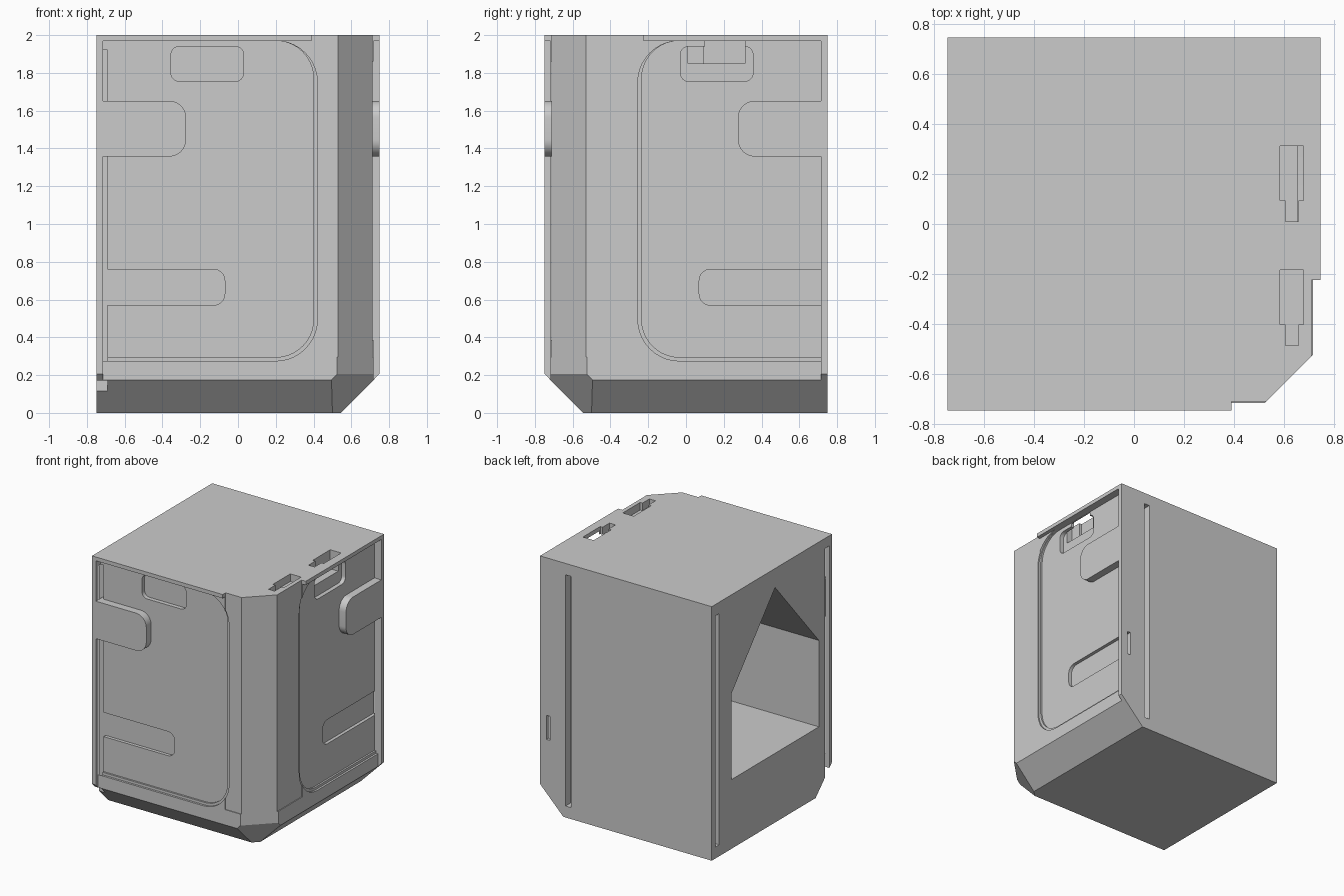
import bpy, bmesh, math
from mathutils import Vector

cube = bpy.data.objects.get("Cube")
if cube:
    bpy.data.objects.remove(cube, do_unlink=True)

grey = bpy.data.materials.new("plain grey")
grey.use_nodes = True
grey.diffuse_color = (0.6, 0.6, 0.6, 1)
grey.node_tree.nodes["Principled BSDF"].inputs["Base Color"].default_value = (0.6, 0.6, 0.6, 1)

H = 0.748       # half width of the housing
FLANGE = 0.715  # inner side of the edge flanges


def finish(name, bm):
    bm.normal_update()
    bmesh.ops.recalc_face_normals(bm, faces=bm.faces)
    mesh = bpy.data.meshes.new(name)
    bm.to_mesh(mesh)
    bm.free()
    mesh.materials.append(grey)
    ob = bpy.data.objects.new(name, mesh)
    bpy.context.collection.objects.link(ob)
    return ob


def prism(name, points, offset, mirrored=False):
    """Extrude a flat outline; mirrored swaps the front side for the right side."""
    bm = bmesh.new()
    face = bm.faces.new([bm.verts.new(p) for p in points])
    new = bmesh.ops.extrude_face_region(bm, geom=[face])["geom"]
    verts = [v for v in new if isinstance(v, bmesh.types.BMVert)]
    bmesh.ops.translate(bm, verts=verts, vec=offset)
    if mirrored:
        for v in bm.verts:
            v.co = Vector((-v.co.y, -v.co.x, v.co.z))
    return finish(name, bm)


def slab(name, x, y, z, r=0, left_r=0, mirrored=False):
    """Upright slab facing the front, its corners rounded in the xz plane."""
    corners = [(x[0], z[0], left_r, 180), (x[1], z[0], r, 270),
               (x[1], z[1], r, 0), (x[0], z[1], left_r, 90)]
    pts = []
    for cx, cz, rad, start in corners:
        if not rad:
            pts.append((cx, y[0], cz))
            continue
        ox = cx + rad if cx == x[0] else cx - rad
        oz = cz + rad if cz == z[0] else cz - rad
        for i in range(11):
            a = math.radians(start + 9 * i)
            pts.append((ox + rad * math.cos(a), y[0], oz + rad * math.sin(a)))
    return prism(name, pts, (0, y[1] - y[0], 0), mirrored)


# Housing: square block with one cut corner and a sloped foot
housing_bm = bmesh.new()
foot = [(-H, H), (-H, -0.545), (0.5, -0.545), (0.545, -0.5), (0.545, H)]
full = [(-H, H), (-H, -H), (0.494, -H), (H, -0.494), (H, H)]
rings = [[housing_bm.verts.new((px, py, z)) for px, py in outline]
         for outline, z in ((foot, 0), (full, 0.205), (full, 2))]
for low, high in zip(rings, rings[1:]):
    for i in range(5):
        j = (i + 1) % 5
        housing_bm.faces.new((low[i], low[j], high[j], high[i]))
housing_bm.faces.new(rings[0])
housing_bm.faces.new(rings[-1])
housing = finish("housing", housing_bm)


def cut(cutter):
    cutter.hide_render = True
    bpy.context.view_layer.objects.active = housing
    mod = housing.modifiers.new("cut", "BOOLEAN")
    mod.operation = "DIFFERENCE"
    mod.solver = "EXACT"
    mod.object = cutter
    bpy.ops.object.modifier_apply(modifier=mod.name)
    bpy.data.objects.remove(cutter, do_unlink=True)


# The right side has a wider pillar, so its panel is narrower
for side, pillar in ((False, 0.39), (True, 0.225)):
    # Set the face back behind the top lip and edge flange
    cut(slab("face_cut", (-FLANGE, 1), (-1, -0.718), (-1, 1.97), mirrored=side))
    # Corner pillar, open at the top
    cut(slab("pillar_cut", (pillar, 1), (-1, -0.712), (0.295, 3), mirrored=side))
    # Stepped rounded panel
    cut(slab("panel_rim_cut", (-FLANGE, pillar + 0.03), (-1, -0.702), (0.275, 1.97), 0.22, mirrored=side))
    cut(slab("panel_cut", (-FLANGE, pillar + 0.01), (-1, -0.688), (0.295, 1.97), 0.2, mirrored=side))
    # Upper pocket and lower slot
    cut(slab("pocket_cut", (-0.355, 0.03), (-0.71, -0.655), (1.755, 1.94), 0.045, 0.045, side))
    cut(slab("lower_slot_cut", (-0.8, -0.07), (-0.69, -0.662), (0.57, 0.76), 0.06, mirrored=side))
    # Raised tab beside the flange
    slab("right_tab" if side else "front_tab", (-FLANGE, -0.275), (-H, -0.657),
         (1.357, 1.652), 0.09, mirrored=side)

# Long narrow slots in the front flange, the back and the blind side
cut(slab("flange_slot", (-0.8, -0.69), (-0.715, -0.66), (0.1, 1.92)))
cut(slab("back_slot", (0.48, 0.525), (0.685, 0.8), (0.09, 1.91)))
cut(slab("side_slot", (-0.8, -0.685), (0.655, 0.7), (0.09, 1.91)))

# Stepped keyholes in the top, the rear one opening into the right pocket
for shift, depth in ((0, 1.85), (-0.497, 1.94)):
    cut(slab("keyhole_wide", (0.585, 0.68), (0.095 + shift, 0.312 + shift), (depth, 2.1)))
    cut(slab("keyhole_narrow", (0.607, 0.66), (0.01 + shift, 0.11 + shift), (depth, 2.1)))
cut(slab("keyhole_mouth", (0.64, 0.71), (0.1, 0.312), (1.9, 1.968)))

# House-shaped cavity entered from the blind side
gable = [(0.5, 0.545), (0.5, 1.225), (-0.04, 1.85), (-0.585, 1.225), (-0.585, 0.545)]
cut(prism("cavity", [(-1, y, z) for y, z in gable], (1.48, 0, 0)))

# Smooth only the rounded corners
bpy.ops.object.select_all(action="DESELECT")
for name in ("housing", "front_tab", "right_tab"):
    bpy.data.objects[name].select_set(True)
bpy.context.view_layer.objects.active = housing
bpy.ops.object.shade_smooth_by_angle(angle=math.radians(20))
